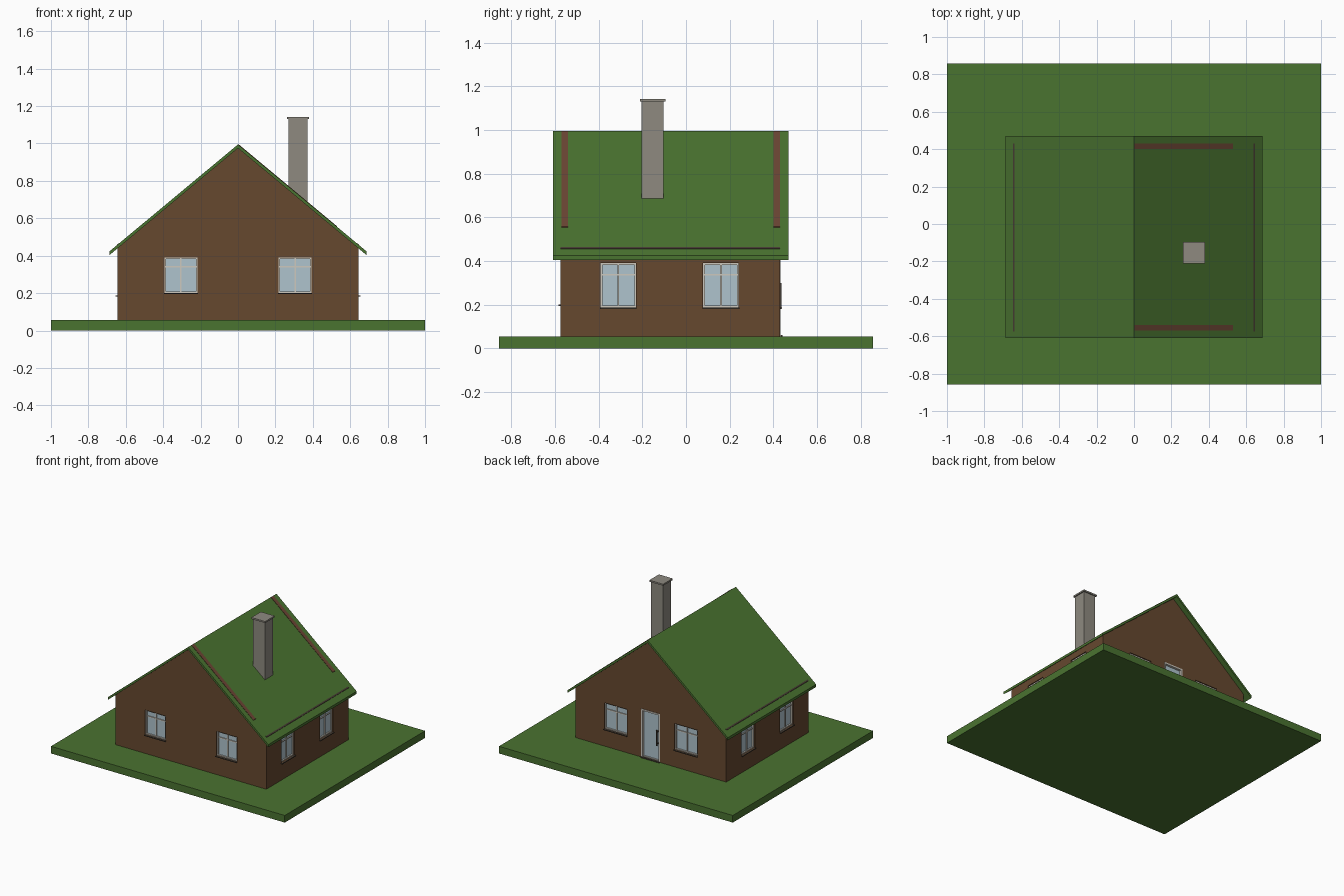
import bpy, bmesh, math
from mathutils import Matrix, Vector

if "Cube" in bpy.data.objects:
    bpy.data.objects.remove(bpy.data.objects["Cube"])


def mat(name, rgb):
    lin = [((c / 255 + 0.055) / 1.055) ** 2.4 for c in rgb]
    m = bpy.data.materials.new(name)
    m.diffuse_color = (*lin, 1)
    m.use_nodes = True
    m.node_tree.nodes["Principled BSDF"].inputs["Base Color"].default_value = m.diffuse_color
    return m


GREEN = mat("grass green", (74, 115, 48))
BROWN = mat("wall brown", (102, 72, 47))
RED = mat("red brown trim", (108, 70, 52))
STONE = mat("chimney grey", (142, 138, 128))
GLASS = mat("pale blue glass", (175, 196, 205))
FRAME = mat("light frame", (205, 200, 190))
DARK = mat("dark sill", (72, 62, 52))


def finish(bm, name, material):
    bmesh.ops.recalc_face_normals(bm, faces=bm.faces)
    me = bpy.data.meshes.new(name)
    bm.to_mesh(me)
    bm.free()
    me.materials.append(material)
    ob = bpy.data.objects.new(name, me)
    bpy.context.collection.objects.link(ob)
    return ob


def boxes(name, material, spans, frame=Matrix()):
    """One object from boxes given as (x0, x1, y0, y1, z0, z1)."""
    bm = bmesh.new()
    for x0, x1, y0, y1, z0, z1 in spans:
        centre = Vector((x0 + x1, y0 + y1, z0 + z1)) / 2
        m = frame @ Matrix.Translation(centre) @ Matrix.Diagonal((x1 - x0, y1 - y0, z1 - z0, 1))
        bmesh.ops.create_cube(bm, size=1, matrix=m)
    return finish(bm, name, material)


def prism(name, material, pts, y0, y1):
    """Extrude an x-z outline along y."""
    bm = bmesh.new()
    face = bm.faces.new([bm.verts.new((x, y0, z)) for x, z in pts])
    r = bmesh.ops.extrude_face_region(bm, geom=[face])
    vs = [g for g in r["geom"] if isinstance(g, bmesh.types.BMVert)]
    bmesh.ops.translate(bm, verts=vs, vec=(0, y1 - y0, 0))
    return finish(bm, name, material)


RIDGE, SLOPE = 0.995, 0.832
WX, Y0, Y1, BASE = 0.645, -0.575, 0.43, 0.055


def roof_z(x, off=0.0):
    return RIDGE - SLOPE * abs(x) + off


# lawn, house body and roof
boxes("lawn", GREEN, [(-1, 1, -0.857, 0.857, 0, BASE)])
walls = prism("walls", BROWN, [(-WX, BASE - 0.01), (WX, BASE - 0.01), (WX, roof_z(WX, -0.012)),
                               (0, roof_z(0, -0.012)), (-WX, roof_z(WX, -0.012))], Y0, Y1)
RX = 0.686
prism("roof", GREEN, [(-RX, roof_z(RX)), (0, RIDGE), (RX, roof_z(RX)),
                      (RX, roof_z(RX, -0.02)), (0, RIDGE - 0.02), (-RX, roof_z(RX, -0.02))], -0.61, 0.47)

# gable strips showing on the right slope, wall-top lines along both eaves
for tag, ya in (("front", -0.57), ("back", 0.40)):
    prism(tag + "_roof_strip", RED, [(0, roof_z(0, -0.005)), (0.003, roof_z(0, 0.001)), (0.53, roof_z(0.53, 0.003)),
                                     (0.53, roof_z(0.53, -0.005))], ya, ya + 0.03)
for tag, s in (("left", -1), ("right", 1)):
    prism(tag + "_eave_line", DARK, [(s * x, roof_z(x, o)) for x, o in
                                     ((0.64, -0.005), (0.64, 0.002), (0.648, 0.002), (0.648, -0.005))], Y0, Y1)

# chimney
boxes("chimney", STONE, [(0.27, 0.372, -0.203, -0.103, 0.6, 1.13)])
boxes("chimney_cap", STONE, [(0.262, 0.38, -0.211, -0.095, 1.13, 1.142)])

holes = []  # recess cutters


def recess(u0, u1, z0, z1, frame):
    c = boxes("recess_cutter", BROWN, [(u0, u1, -0.02, 0.03, z0, z1)], frame)
    c.hide_render = True
    holes.append(c)


def window(name, u, w, z0, z1, frame):
    a, b, t = u - w / 2, u + w / 2, 0.008
    recess(a, b, z0, z1, frame)
    boxes(name + "_glass", GLASS, [(a, b, 0.018, 0.032, z0, z1)], frame)
    zt = z0 + (z1 - z0) * 0.74
    boxes(name + "_frame", FRAME, [
        (a, a + t, 0.008, 0.025, z0, z1), (b - t, b, 0.008, 0.025, z0, z1),
        (a + t, b - t, 0.008, 0.025, z0, z0 + t), (a + t, b - t, 0.008, 0.025, z1 - t, z1),
        (u - 0.004, u + 0.004, 0.011, 0.025, z0 + t, z1 - t),
        (a + t, b - t, 0.012, 0.025, zt - 0.004, zt + 0.004)], frame)
    boxes(name + "_sill", DARK, [(a - 0.003, b + 0.003, -0.01, 0.012, z0 - 0.006, z0)], frame)


# windows: local x runs along the wall, local -y points outward
sides = {
    "front": (Matrix.Translation((0, Y0, 0)), (-0.305, 0.305), 0.175, 0.2, 0.39),
    "back": (Matrix.Translation((0, Y1, 0)) @ Matrix.Rotation(math.pi, 4, "Z"), (-0.3, 0.3), 0.195, 0.188, 0.39),
    "right": (Matrix.Translation((WX, 0, 0)) @ Matrix.Rotation(math.pi / 2, 4, "Z"), (-0.31, 0.16), 0.162, 0.187, 0.39),
    "left": (Matrix.Translation((-WX, 0, 0)) @ Matrix.Rotation(-math.pi / 2, 4, "Z"), (0.31, -0.16), 0.162, 0.187, 0.39),
}
for side, (frame, us, w, z0, z1) in sides.items():
    for i, u in enumerate(us):
        window(f"{side}_window_{i + 1}", u, w, z0, z1, frame)

# back door: frame, glass leaf, upright handle, threshold
F = sides["back"][0]
D, ZT, T = 0.08, 0.43, 0.012
recess(-D, D, BASE, ZT, F)
boxes("door_glass", GLASS, [(-D, D, 0.014, 0.032, BASE, ZT)], F)
boxes("door_frame", FRAME, [(-D, -D + T, -0.004, 0.025, BASE, ZT), (D - T, D, -0.004, 0.025, BASE, ZT),
                            (-D + T, D - T, -0.004, 0.025, ZT - T, ZT),
                            (-D + T, D - T, 0.004, 0.025, BASE, BASE + T)], F)
boxes("door_handle", DARK, [(0.05, 0.058, -0.008, 0.0, 0.18, 0.3), (0.05, 0.058, 0.0, 0.02, 0.19, 0.198),
                            (0.05, 0.058, 0.0, 0.02, 0.282, 0.29)], F)
boxes("door_threshold", DARK, [(-D, D, -0.012, 0.01, BASE, BASE + 0.006)], F)

# cut the recesses into the walls
for c in holes:
    m = walls.modifiers.new("recess", "BOOLEAN")
    m.operation, m.object, m.solver = "DIFFERENCE", c, "EXACT"
    c.hide_viewport = False
    c.display_type = "WIRE"
